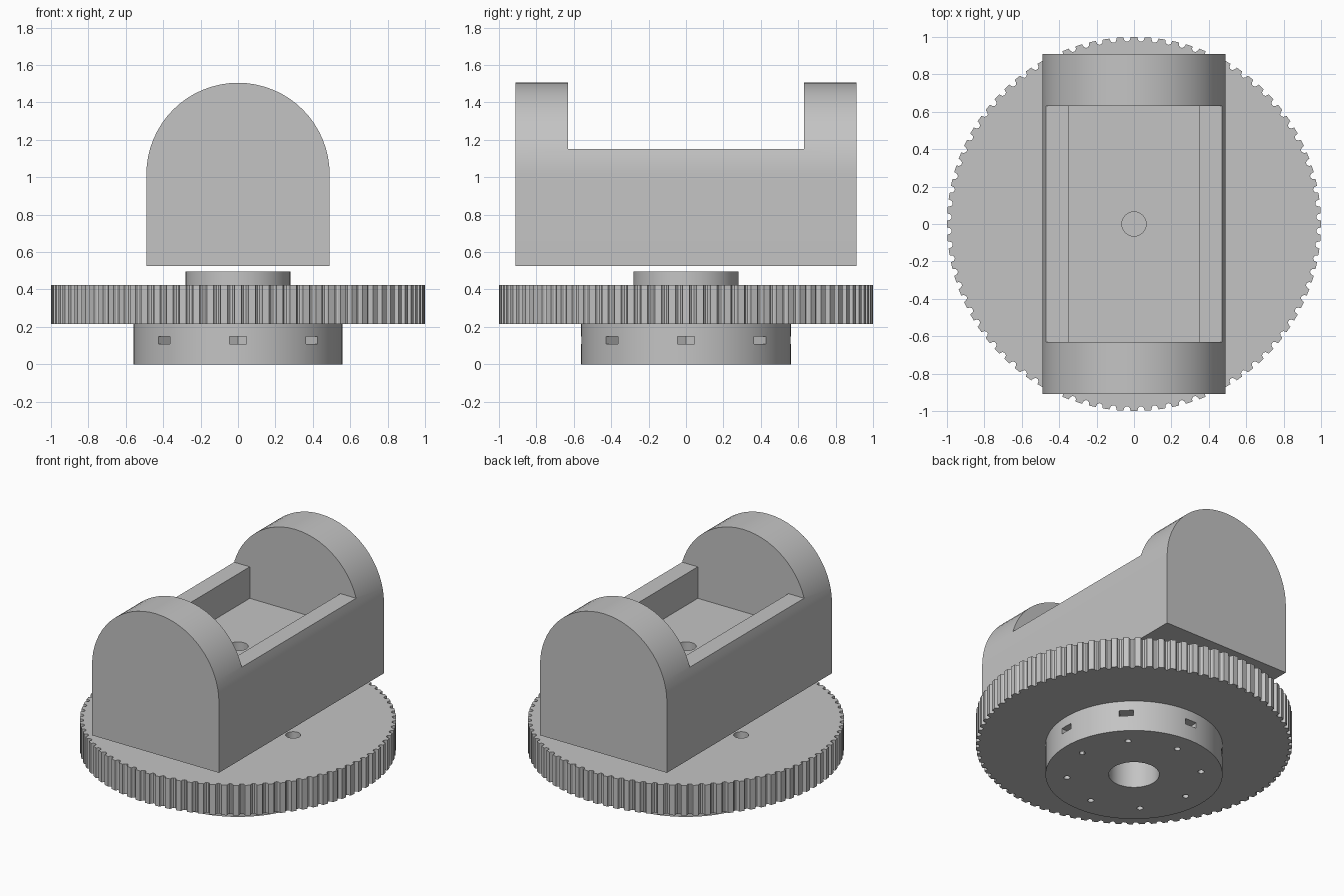
import bpy, bmesh, math
from math import cos, sin, pi

cube = bpy.data.objects.get("Cube")
if cube:
    bpy.data.objects.remove(cube, do_unlink=True)

grey = bpy.data.materials.new("plain_grey")
grey.use_nodes = True
colour = (0.55, 0.55, 0.55, 1)
grey.diffuse_color = colour
grey.node_tree.nodes["Principled BSDF"].inputs["Base Color"].default_value = colour


def prism(name, outline, lo, hi, along_y=False):
    """Extrude a flat outline along z, or an x-z outline along y."""
    bm = bmesh.new()
    rings = []
    for t in (lo, hi):
        rings.append([bm.verts.new((a, t, b) if along_y else (a, b, t)) for a, b in outline])
    low, high = rings
    bm.faces.new(low)
    bm.faces.new(high)
    n = len(outline)
    for i in range(n):
        j = (i + 1) % n
        bm.faces.new((low[i], low[j], high[j], high[i]))
    bmesh.ops.recalc_face_normals(bm, faces=bm.faces)
    mesh = bpy.data.meshes.new(name)
    bm.to_mesh(mesh)
    bm.free()
    mesh.materials.append(grey)
    obj = bpy.data.objects.new(name, mesh)
    bpy.context.scene.collection.objects.link(obj)
    return obj


def circle(radius, sides, cx=0, cy=0):
    return [(cx + radius * cos(2 * pi * i / sides), cy + radius * sin(2 * pi * i / sides))
            for i in range(sides)]


def select(obj):
    bpy.ops.object.select_all(action="DESELECT")
    obj.select_set(True)
    bpy.context.view_layer.objects.active = obj


def cut(obj, cutter):
    """Subtract the cutter and throw it away."""
    cutter.hide_render = True
    mod = obj.modifiers.new("cut", "BOOLEAN")
    mod.operation = "DIFFERENCE"
    mod.solver = "EXACT"
    mod.object = cutter
    select(obj)
    bpy.ops.object.modifier_apply(modifier=mod.name)
    bpy.data.objects.remove(cutter, do_unlink=True)


def smooth(obj, degrees=30):
    select(obj)
    bpy.ops.object.shade_smooth_by_angle(angle=math.radians(degrees))


# Cradle: arched block with a saddle and a rectangular pocket
half, spring = 0.49, 1.015
arch = [(half * cos(pi * i / 32), spring + half * sin(pi * i / 32)) for i in range(33)]
cradle = prism("cradle", [(-half, 0.525), (half, 0.525)] + arch, -0.91, 0.91, True)
saddle = [(-0.35, 0.93), (0.35, 0.93), (0.35, 1.15), (1, 1.15),
          (1, 2), (-1, 2), (-1, 1.15), (-0.35, 1.15)]
cut(cradle, prism("saddle_cutter", saddle, -0.63, 0.63, True))
cut(cradle, prism("bolt_cutter", circle(0.065, 32), 0.4, 1.1))
smooth(cradle)

# Gear wheel: flat lands with rounded grooves
teeth = 84
pitch = 2 * pi / teeth
rim = []
for t in range(teeth):
    for frac, depth in ((0, 0), (0.48, 0), (0.54, 0.016), (0.66, 0.024), (0.82, 0.024), (0.94, 0.016)):
        a = (t + frac - 0.24) * pitch
        rim.append(((1 - depth) * cos(a), (1 - depth) * sin(a)))
gear = prism("gear_wheel", rim, 0.215, 0.425)

# Collar under the cradle
collar = prism("collar", circle(0.28, 64), 0.425, 0.495)

# Lower hub with a blind centre bore
hub = prism("lower_hub", circle(0.56, 96), 0, 0.215)
cut(hub, prism("bore_cutter", circle(0.16, 48), -0.1, 0.185))

# Ring of screw holes, counterbores and nut slots
for k in range(8):
    a = k * pi / 4
    x, y = 0.426 * cos(a), 0.426 * sin(a)
    cut(gear, prism("head_cutter", circle(0.048, 24, x, y), 0.3, 0.6))
    for part in (gear, hub):
        cut(part, prism("screw_cutter", circle(0.02, 16, x, y), -0.1, 0.6))
    slot = [(0.7, -0.045), (0.7, 0.045), (0.4, 0.045), (0.374, 0), (0.4, -0.045)]
    turned = [(u * cos(a) - v * sin(a), u * sin(a) + v * cos(a)) for u, v in slot]
    cut(hub, prism("slot_cutter", turned, 0.108, 0.148))

for part in (collar, hub):
    smooth(part)
smooth(gear, 20)
